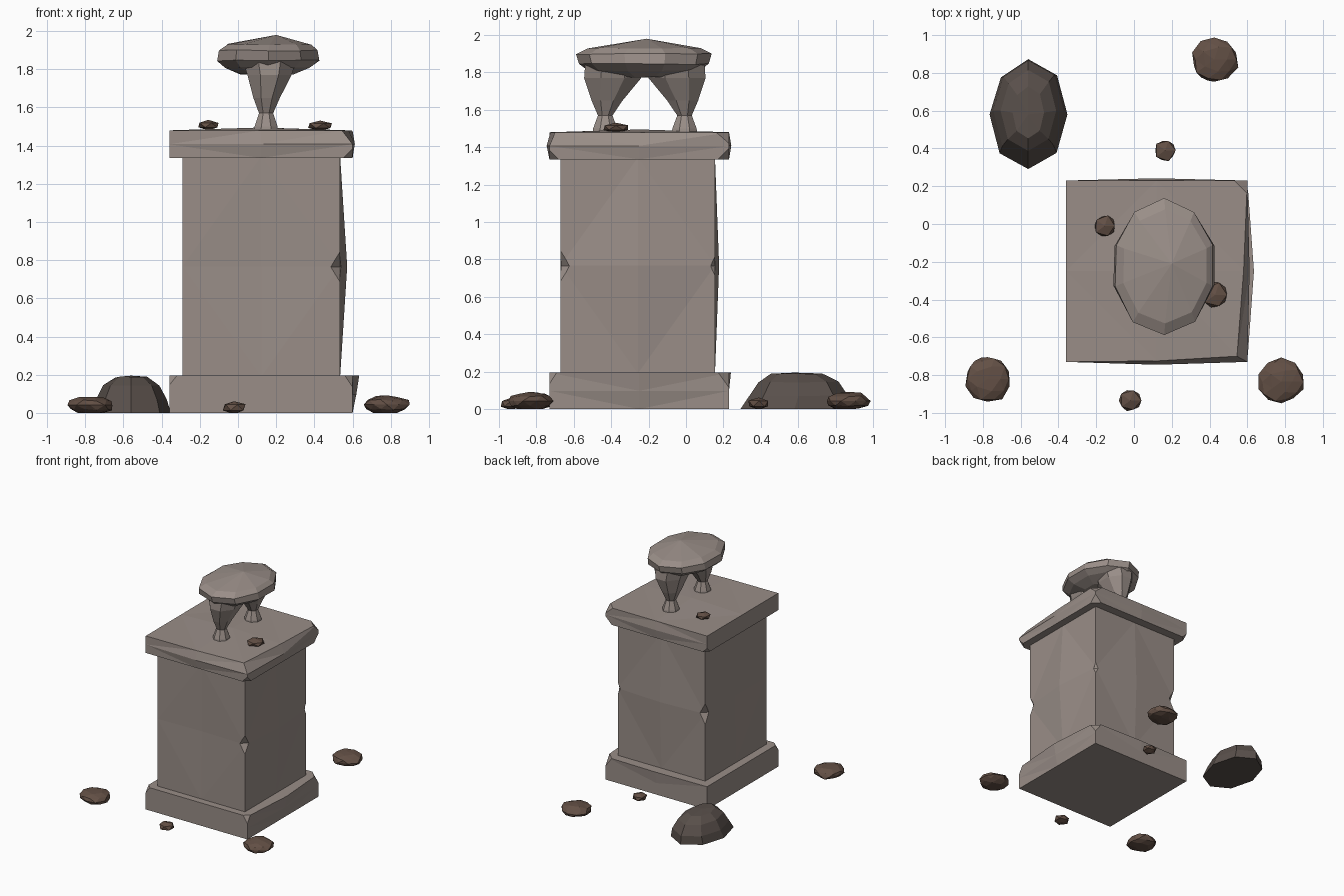
import bpy, bmesh, math, random
from mathutils import Vector

if "Cube" in bpy.data.objects:
    bpy.data.objects.remove(bpy.data.objects["Cube"])


def material(name, rgb):
    m = bpy.data.materials.new(name)
    m.diffuse_color = (*rgb, 1)
    m.use_nodes = True
    m.node_tree.nodes["Principled BSDF"].inputs["Base Color"].default_value = m.diffuse_color
    return m


STONE = material("stone", (0.32, 0.27, 0.245))
ROCK = material("brown_rock", (0.125, 0.08, 0.06))
DARK = material("dark_rock", (0.10, 0.08, 0.07))


def finish(bm, name, mat):
    bmesh.ops.recalc_face_normals(bm, faces=bm.faces)
    me = bpy.data.meshes.new(name)
    bm.to_mesh(me)
    bm.free()
    ob = bpy.data.objects.new(name, me)
    bpy.context.collection.objects.link(ob)
    if mat:
        me.materials.append(mat)
    return ob


def block(name, lo, hi, tweaks, chips):
    """Box with 3x3 points per side, nudged points and chipped corners."""
    lo, hi = Vector(lo), Vector(hi)
    bm = bmesh.new()
    bmesh.ops.create_cube(bm, size=2)
    bmesh.ops.subdivide_edges(bm, edges=bm.edges[:], cuts=1, use_grid_fill=True)
    for v in bm.verts:
        key = tuple(round(c) for c in v.co)
        v.co = Vector([(l + h) / 2 + k * (h - l) / 2 for l, h, k in zip(lo, hi, key)])
        v.co += Vector(tweaks.get(key, (0, 0, 0)))
    bmesh.ops.triangulate(bm, faces=bm.faces[:])
    ob = finish(bm, name, STONE)
    for x, y, z, r, h in chips:
        # octahedral cutter takes a notch out of the corner
        cb = bmesh.new()
        top, bot = cb.verts.new((x, y, z + h)), cb.verts.new((x, y, z - h))
        ring = [cb.verts.new((x + r * dx, y + r * dy, z))
                for dx, dy in ((1, 0), (0, 1), (-1, 0), (0, -1))]
        for i in range(4):
            cb.faces.new((ring[i], ring[(i + 1) % 4], top))
            cb.faces.new((ring[(i + 1) % 4], ring[i], bot))
        cut = finish(cb, "chip_cutter", None)
        cut.hide_render = True
        mod = ob.modifiers.new("chip", 'BOOLEAN')
        mod.operation, mod.solver, mod.object = 'DIFFERENCE', 'EXACT', cut
        bpy.context.view_layer.objects.active = ob
        bpy.ops.object.modifier_apply(modifier=mod.name)
        bpy.data.objects.remove(cut)
    return ob


def rings(name, mat, n, levels, apex=None, turn=0.0, jitter=0.0, seed=0):
    """Stack of n-sided rings (cx, cy, z, rx, ry), with an optional top point."""
    rnd = random.Random(seed)
    wob = [1 + rnd.uniform(-jitter, jitter) for _ in range(n)]
    bm = bmesh.new()
    loops = []
    for cx, cy, z, rx, ry in levels:
        loops.append([bm.verts.new((
            cx + rx * wob[i] * math.cos(2 * math.pi * i / n + turn),
            cy + ry * wob[i] * math.sin(2 * math.pi * i / n + turn),
            z + rnd.uniform(-jitter, jitter) * 0.1 * (z > 0))) for i in range(n)])
    for a, b in zip(loops, loops[1:]):
        for i in range(n):
            j = (i + 1) % n
            bm.faces.new((a[i], a[j], b[j], b[i]))
    bm.faces.new(loops[0])
    if apex:
        t = bm.verts.new(apex)
        for i in range(n):
            bm.faces.new((loops[-1][i], loops[-1][(i + 1) % n], t))
    else:
        bm.faces.new(loops[-1])
    return finish(bm, name, mat)


# Pedestal
block("pedestal_base", (-.36, -.73, 0), (.60, .23, .195),
      {(1, 0, 1): (.035, 0, 0), (1, 0, 0): (.02, 0, 0), (0, 1, 1): (0, .01, 0)},
      [(.60, -.73, .195, .04, .06), (.60, .23, .195, .06, .08), (-.36, -.73, .195, .04, .05)])
block("pedestal_shaft", (-.29, -.67, .19), (.535, .155, 1.345),
      {(1, 0, 0): (.037, 0, 0), (0, 1, 0): (0, .022, 0), (0, -1, 0): (0, .01, 0),
       (-1, 0, 0): (.01, 0, 0)},
      [(.535, -.67, .765, .05, .08), (-.29, .155, .765, .05, .09), (.535, .155, .765, .025, .05)])
block("pedestal_cap", (-.36, -.73, 1.335), (.60, .23, 1.48),
      {(0, 0, 1): (0, 0, .015), (1, -1, 1): (-.055, .03, 0), (0, -1, 1): (0, .005, 0),
       (1, 0, 1): (-.02, 0, 0), (0, -1, 0): (0, -.015, 0), (0, 1, 0): (0, .012, 0),
       (1, 0, 0): (.012, 0, 0)},
      [(.60, .23, 1.48, .07, .06), (.60, .23, 1.335, .06, .06), (.60, -.73, 1.335, .05, .05),
       (-.36, .23, 1.335, .04, .04)])

# Pair of flared legs, mirrored about the middle of the slab
MID = -.22
for side, nm in ((-1, "front_leg"), (1, "back_leg")):
    y = MID + side * .212
    rings(nm, STONE, 8, [
        (.147, y, 1.47, .07, .075), (.147, y, 1.50, .065, .07), (.147, y, 1.57, .04, .042),
        (.15, y - side * .01, 1.65, .075, .09), (.165, y - side * .04, 1.77, .125, .165),
        (.165, y - side * .045, 1.84, .15, .165)], turn=math.pi / 8)

# Irregular domed slab
rings("top_slab", STONE, 10, [
    (.15, MID, 1.775, .15, .17), (.155, MID, 1.81, .235, .30),
    (.16, MID, 1.845, .285, .345), (.16, MID, 1.90, .275, .36),
    (.165, MID, 1.93, .235, .30)], apex=(.20, -.21, 1.98), turn=math.pi / 10,
    jitter=.035, seed=4)

# Large dark boulder behind
rings("boulder", DARK, 8, [
    (-.56, .58, 0, .21, .285), (-.56, .60, .07, .19, .26), (-.56, .60, .145, .15, .21),
    (-.56, .59, .187, .085, .135)], apex=(-.56, .58, .195), turn=math.pi / 8 * 2,
    jitter=.03, seed=2)


def rubble(name, x, y, z, r, h, seed, sub=2):
    """Jagged stone: noisy ball flattened onto its seat."""
    rnd = random.Random(seed)
    bm = bmesh.new()
    bmesh.ops.create_icosphere(bm, subdivisions=sub, radius=1)
    for v in bm.verts:
        v.co *= rnd.uniform(.86, 1.04)
        v.co = Vector((x + r * v.co.x, y + r * v.co.y, z + h * (.45 + .55 * v.co.z)))
    bmesh.ops.bisect_plane(bm, geom=bm.verts[:] + bm.edges[:] + bm.faces[:],
                           plane_co=(0, 0, z), plane_no=(0, 0, -1), clear_outer=True)
    bmesh.ops.holes_fill(bm, edges=[e for e in bm.edges if e.is_boundary], sides=0)
    finish(bm, name, ROCK)


# Scattered rubble on the floor and on the cap
rubble("rubble_back", .425, .87, 0, .13, .095, 1)
rubble("rubble_left", -.775, -.82, 0, .13, .09, 2)
rubble("rubble_right", .78, -.835, 0, .125, .095, 3)
rubble("pebble_back", .165, .39, 0, .065, .065, 4, 1)
rubble("pebble_front", -.02, -.935, 0, .065, .065, 5, 1)
rubble("pebble_cap_left", -.155, -.01, 1.485, .065, .05, 6, 1)
rubble("pebble_cap_right", .43, -.375, 1.48, .08, .055, 7, 1)
